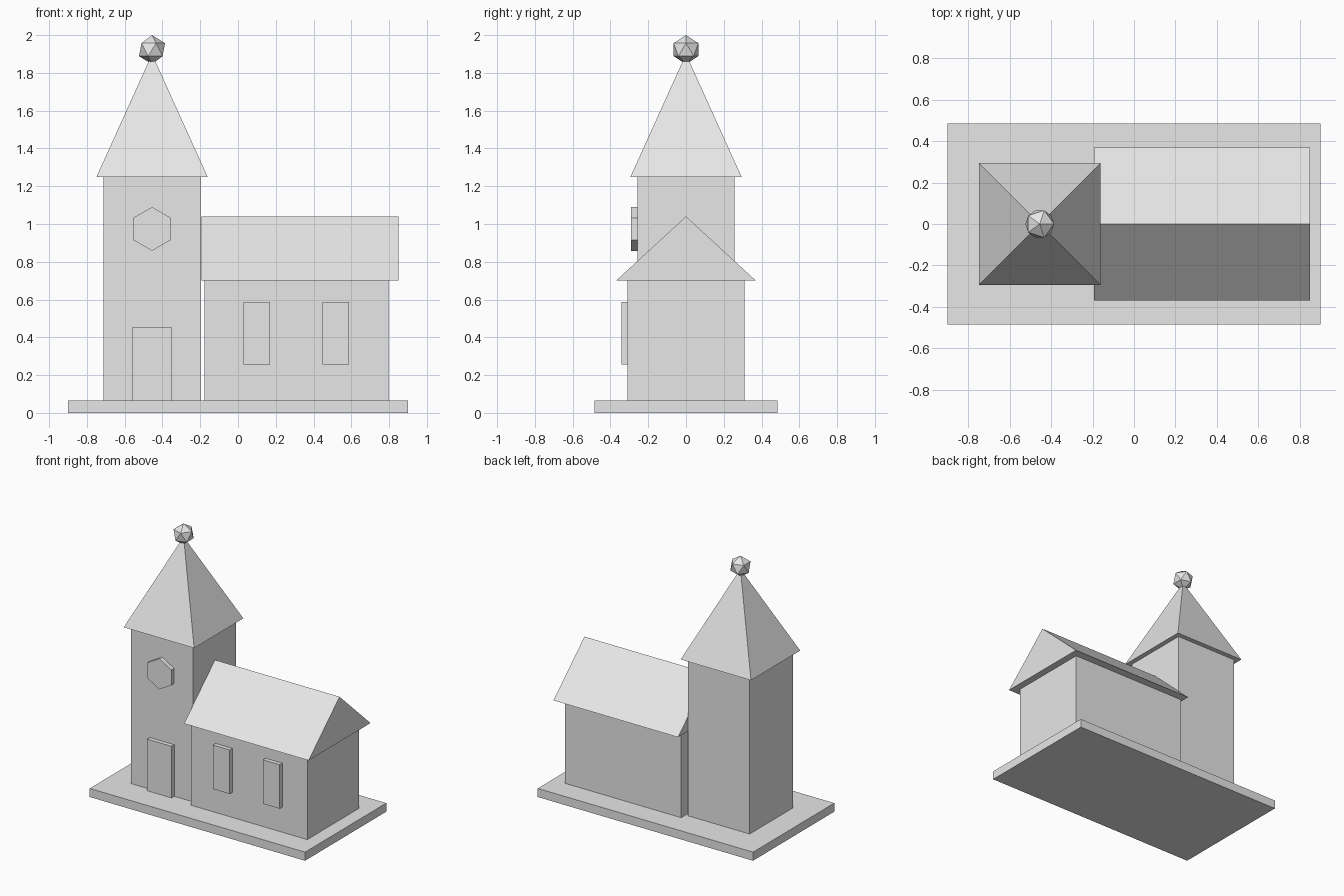
import bpy
import bmesh
import math
from mathutils import Matrix, Vector

default_cube = bpy.data.objects.get("Cube")
if default_cube:
    bpy.data.objects.remove(default_cube, do_unlink=True)

# One plain colour for the whole building
GREY = (0.8, 0.8, 0.8, 1.0)
stone = bpy.data.materials.new("light_grey")
stone.use_nodes = True
stone.diffuse_color = GREY
for node in stone.node_tree.nodes:
    if node.type == "BSDF_PRINCIPLED":
        node.inputs["Base Color"].default_value = GREY


def finish(name, bm):
    bmesh.ops.recalc_face_normals(bm, faces=bm.faces)
    mesh = bpy.data.meshes.new(name)
    bm.to_mesh(mesh)
    bm.free()
    mesh.materials.append(stone)
    obj = bpy.data.objects.new(name, mesh)
    bpy.context.collection.objects.link(obj)
    return obj


def box(name, low, high):
    low, high = Vector(low), Vector(high)
    bm = bmesh.new()
    place = Matrix.Translation((low + high) / 2) @ Matrix.Diagonal((*(high - low), 1))
    bmesh.ops.create_cube(bm, size=1, matrix=place)
    return finish(name, bm)


def extrude(name, profile, direction):
    bm = bmesh.new()
    face = bm.faces.new([bm.verts.new(p) for p in profile])
    new = bmesh.ops.extrude_face_region(bm, geom=[face], use_keep_orig=True)["geom"]
    verts = [v for v in new if isinstance(v, bmesh.types.BMVert)]
    bmesh.ops.translate(bm, verts=verts, vec=direction)
    return finish(name, bm)


GROUND = 0.065      # top of the plinth
TOWER_X = -0.455    # tower axis
TOWER = 0.258       # tower half width
TOWER_TOP = 1.25
EAVES = 0.7
NAVE = 0.31         # nave half depth
RELIEF = 0.032      # how far panels stand out

# Plinth, tower and nave
box("plinth", (-0.9, -0.485, 0), (0.9, 0.485, GROUND))
box("tower", (TOWER_X - TOWER, -TOWER, GROUND), (TOWER_X + TOWER, TOWER, TOWER_TOP))
box("nave", (-0.177, -NAVE, GROUND), (0.796, NAVE, EAVES))

# Gabled nave roof
extrude("nave_roof", [(-0.192, -0.37, EAVES), (-0.192, 0.37, EAVES), (-0.192, 0, 1.04)],
        (1.041, 0, 0))

# Four-sided spire
spire_height = 0.65
bm = bmesh.new()
bmesh.ops.create_cone(
    bm, cap_ends=True, segments=4, radius1=0.294 * math.sqrt(2), radius2=0, depth=spire_height,
    matrix=Matrix.Translation((TOWER_X, 0, TOWER_TOP + spire_height / 2))
    @ Matrix.Rotation(math.pi / 4, 4, "Z"))
finish("spire", bm)

# Faceted finial ball
bm = bmesh.new()
bmesh.ops.create_icosphere(bm, subdivisions=1, radius=0.077,
                           matrix=Matrix.Translation((TOWER_X, 0, 1.923)))
finish("finial", bm)

# Door, nave windows and hexagonal tower panel
box("door", (TOWER_X - 0.103, -TOWER - RELIEF, GROUND), (TOWER_X + 0.103, -TOWER, 0.455))
for side, x in (("right", 0.1), ("left", 0.518)):
    box("window_" + side, (x - 0.07, -NAVE - RELIEF, 0.255), (x + 0.07, -NAVE, 0.587))
hexagon = [(TOWER_X + 0.116 * math.sin(i * math.pi / 3), -TOWER,
            0.974 + 0.116 * math.cos(i * math.pi / 3)) for i in range(6)]
extrude("clock_panel", hexagon, (0, -RELIEF, 0))
